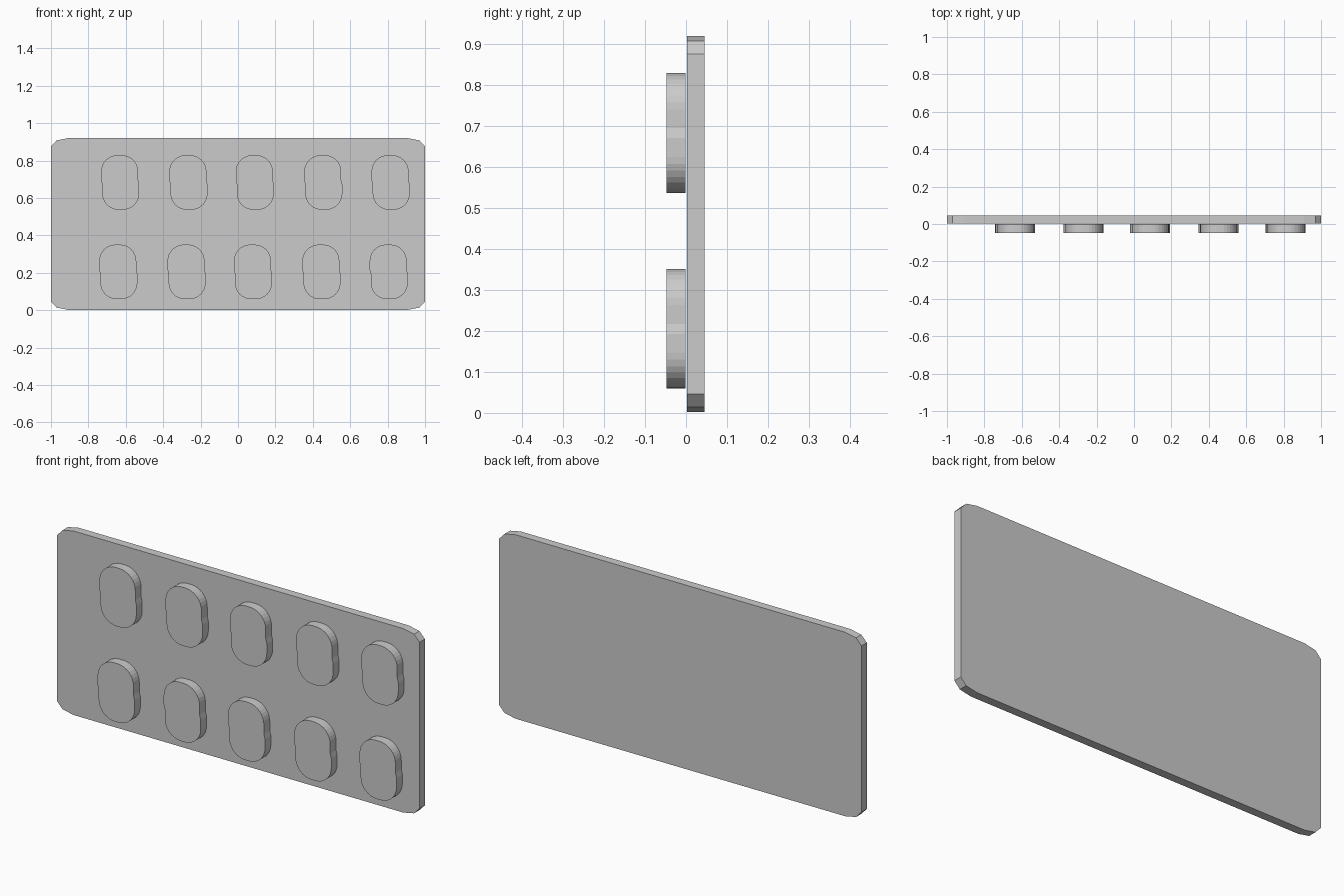
import bpy
import bmesh
from math import cos, sin, pi

cube = bpy.data.objects.get("Cube")
if cube:
    bpy.data.objects.remove(cube, do_unlink=True)

# One plain grey for the whole model
grey = bpy.data.materials.new("plain_grey")
grey.use_nodes = True
grey.diffuse_color = (0.6, 0.6, 0.6, 1)
grey.node_tree.nodes["Principled BSDF"].inputs["Base Color"].default_value = (0.6, 0.6, 0.6, 1)


def slab(name, outline, front, back):
    """Extrude an (x, z) outline from the front plane to the back plane."""
    bm = bmesh.new()
    face = bm.faces.new([bm.verts.new((x, front, z)) for x, z in outline])
    ext = bmesh.ops.extrude_face_region(bm, geom=[face], use_keep_orig=True)
    for v in ext["geom"]:
        if isinstance(v, bmesh.types.BMVert):
            v.co.y = back
    bmesh.ops.recalc_face_normals(bm, faces=bm.faces)
    mesh = bpy.data.meshes.new(name)
    bm.to_mesh(mesh)
    bm.free()
    mesh.materials.append(grey)
    obj = bpy.data.objects.new(name, mesh)
    bpy.context.collection.objects.link(obj)
    return obj


# Backing plate: one clipped corner mirrored to all four
MID, HALF = 0.461, 0.459
corner = [(1.0, HALF - 0.044), (0.97, HALF - 0.012), (0.91, HALF)]
quarters = [(1, 1), (-1, 1), (-1, -1), (1, -1)]
plate_outline = []
for sx, sz in quarters:
    points = corner if sx * sz > 0 else corner[::-1]
    plate_outline += [(sx * x, MID + sz * z) for x, z in points]
slab("backing_plate", plate_outline, 0.003, 0.045)


def pad_outline(cx, cz, half_w=0.099, half_h=0.146, r=0.088, skew=0.003, steps=8):
    """Rounded pad whose lower half sits slightly further right."""
    points = []
    for q, (sx, sz) in enumerate(quarters):
        for i in range(steps + 1):
            a = (q + i / steps) * pi / 2
            points.append((cx - sz * skew + sx * (half_w - r) + r * cos(a),
                           cz + sz * (half_h - r) + r * sin(a)))
        # Small jog halfway down each side
        if q in (1, 3):
            side = -1 if q == 1 else 1
            for dz, shift in ((0.012, -skew), (-0.012, skew)):
                points.append((cx + side * half_w + shift * 1.0, cz + dz)
                              if q == 1 else
                              (cx + side * half_w - shift, cz - dz))
    return points


# Two rows of five raised pads
for row, cz, shift in (("upper", 0.683, 0.0), ("lower", 0.205, -0.01)):
    for i, cx in enumerate((-0.63, -0.265, 0.09, 0.456, 0.816)):
        slab(f"{row}_pad_{i + 1}", pad_outline(cx + shift, cz), -0.047, -0.001)
